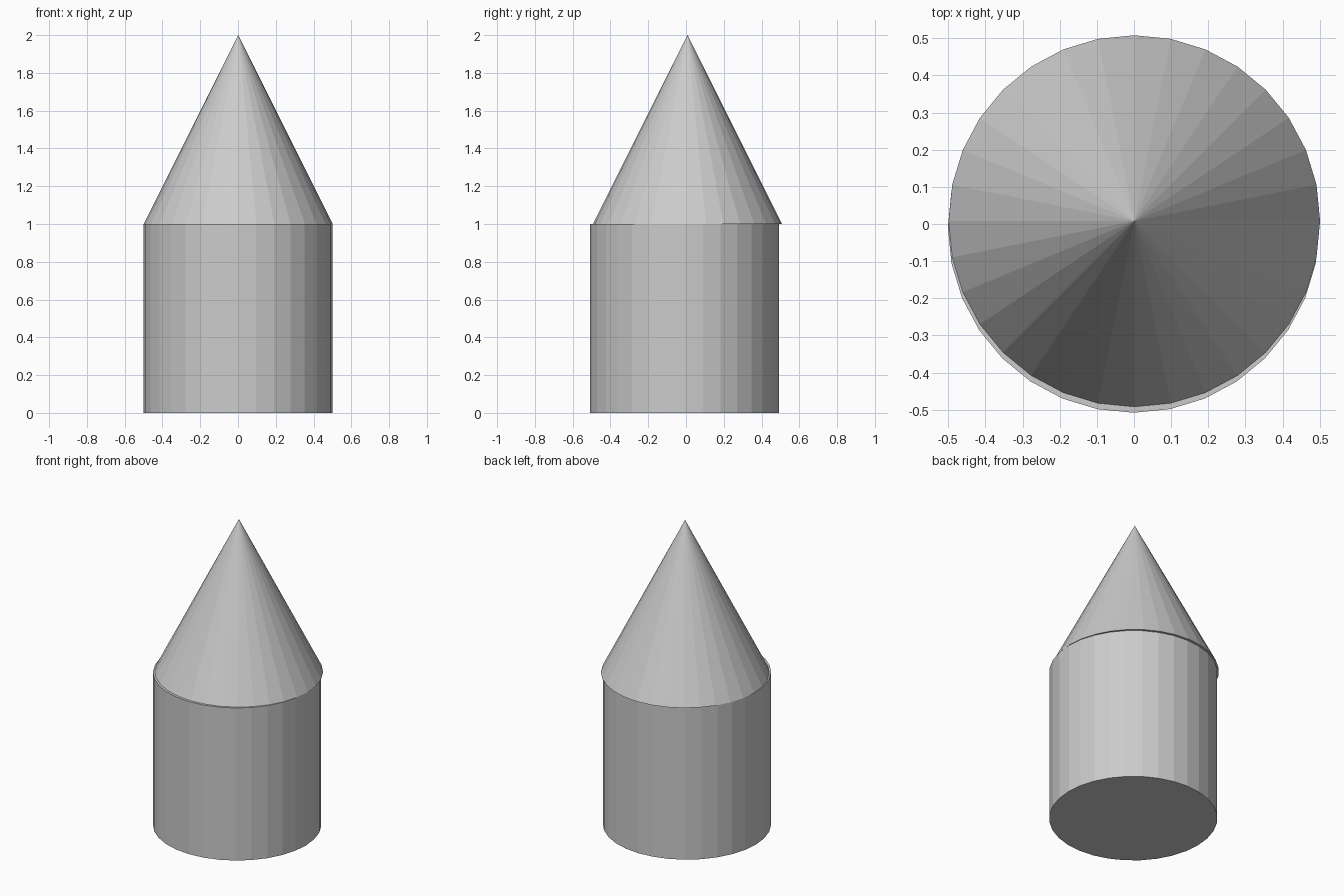
import bpy

cube = bpy.data.objects.get("Cube")
if cube:
    bpy.data.objects.remove(cube, do_unlink=True)

SIDES = 32
RADIUS = 0.5
OFFSET = 0.008  # the two parts sit slightly off each other

# Plain grey for both parts
grey = bpy.data.materials.new("light_grey")
grey.use_nodes = True
colour = (0.6, 0.6, 0.6, 1)
grey.diffuse_color = colour
grey.node_tree.nodes["Principled BSDF"].inputs["Base Color"].default_value = colour


def finish(name):
    part = bpy.context.object
    part.name = name
    part.data.materials.append(grey)


# Round body
bpy.ops.mesh.primitive_cylinder_add(
    vertices=SIDES, radius=RADIUS, depth=1, location=(-0.001, -OFFSET, 0.5))
finish("body")

# Pointed roof
bpy.ops.mesh.primitive_cone_add(
    vertices=SIDES, radius1=RADIUS, radius2=0, depth=1, location=(0.001, OFFSET, 1.5))
finish("cone_roof")
